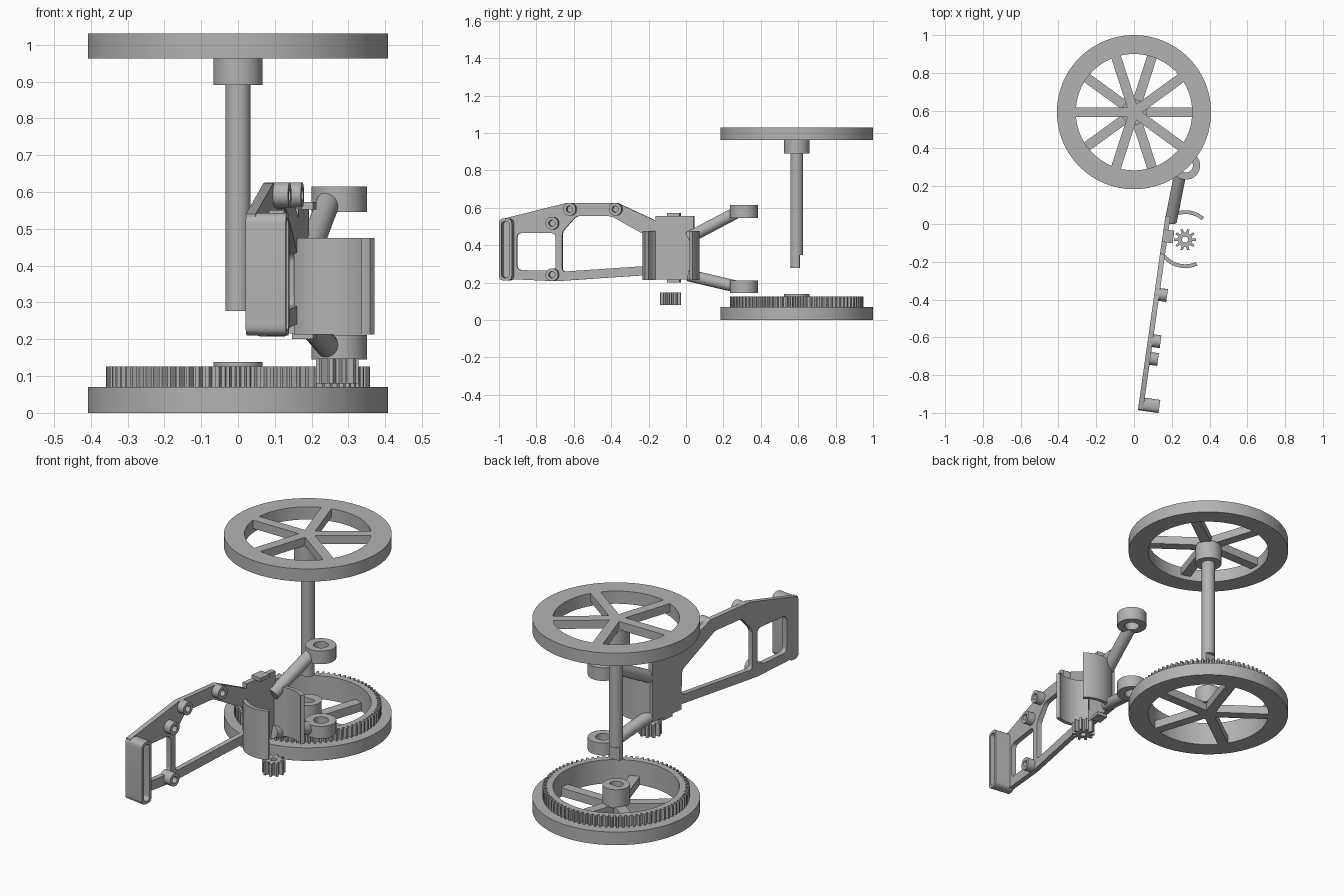
import bpy, bmesh
from math import sin, cos, pi, radians
from mathutils import Matrix, Vector

cube = bpy.data.objects.get("Cube")
if cube:
    bpy.data.objects.remove(cube, do_unlink=True)

grey = bpy.data.materials.new("plain_grey")
grey.use_nodes = True
GREY = (0.45, 0.45, 0.45, 1)
grey.diffuse_color = GREY
grey.node_tree.nodes["Principled BSDF"].inputs["Base Color"].default_value = GREY


# ---- helpers ----
def finish(name, bm, matrix):
    bmesh.ops.remove_doubles(bm, verts=bm.verts, dist=1e-5)
    bmesh.ops.recalc_face_normals(bm, faces=bm.faces)
    mesh = bpy.data.meshes.new(name)
    bm.to_mesh(mesh)
    bm.free()
    mesh.materials.append(grey)
    obj = bpy.data.objects.new(name, mesh)
    obj.matrix_world = matrix
    bpy.context.collection.objects.link(obj)
    bpy.ops.object.select_all(action='DESELECT')
    obj.select_set(True)
    bpy.context.view_layer.objects.active = obj
    bpy.ops.object.shade_smooth_by_angle(angle=radians(30))
    return obj


def prism(name, loops, low, high, matrix=Matrix()):
    """Extrude an outline; any further loops are holes."""
    curve = bpy.data.curves.new(name, 'CURVE')
    curve.dimensions = '2D'
    curve.fill_mode = 'BOTH'
    curve.extrude = (high - low) / 2
    for loop in loops:
        spline = curve.splines.new('POLY')
        spline.points.add(len(loop) - 1)
        for point, (x, y) in zip(spline.points, loop):
            point.co = (x, y, 0, 1)
        spline.use_cyclic_u = True
    temp = bpy.data.objects.new(name, curve)
    bpy.context.collection.objects.link(temp)
    graph = bpy.context.evaluated_depsgraph_get()
    mesh = bpy.data.meshes.new_from_object(temp.evaluated_get(graph))
    bm = bmesh.new()
    bm.from_mesh(mesh)
    bpy.data.objects.remove(temp, do_unlink=True)
    bpy.data.curves.remove(curve)
    bpy.data.meshes.remove(mesh)
    bmesh.ops.translate(bm, verts=bm.verts, vec=(0, 0, (low + high) / 2))
    return finish(name, bm, matrix)


def arc(r, start=0, end=360, steps=64, cx=0, cy=0):
    count = steps if end - start == 360 else steps + 1
    angles = [radians(start + (end - start) * i / steps) for i in range(count)]
    return [(cx + r * cos(a), cy + r * sin(a)) for a in angles]


def rect(x0, x1, y0, y1):
    return [(x0, y0), (x1, y0), (x1, y1), (x0, y1)]


def rounded(points, r, steps=6):
    """Round each corner of a polygon."""
    out = []
    pts = [Vector(p) for p in points]
    for i, p in enumerate(pts):
        a = p + (pts[i - 1] - p).normalized() * r
        b = p + (pts[(i + 1) % len(pts)] - p).normalized() * r
        for k in range(steps + 1):
            t = k / steps
            out.append(tuple(a * (1 - t) ** 2 + p * 2 * t * (1 - t) + b * t * t))
    return out


def gear(root, tip, teeth):
    pts = []
    for i in range(teeth):
        for r, f in ((root, -0.32), (tip, -0.16), (tip, 0.16), (root, 0.32)):
            a = 2 * pi * (i + f) / teeth
            pts.append((r * cos(a), r * sin(a)))
    return pts


def rod(name, start, end, r):
    a, b = Vector(start), Vector(end)
    bm = bmesh.new()
    bmesh.ops.create_cone(bm, cap_ends=True, segments=32, radius1=r, radius2=r,
                          depth=(b - a).length)
    turn = (b - a).to_track_quat('Z', 'Y').to_matrix().to_4x4()
    finish(name, bm, Matrix.Translation((a + b) / 2) @ turn)


# ---- two spoked wheels on a vertical axle ----
axle = Matrix.Translation((0, 0.592, 0))


def wheel(name, low, high, spoke_low, spoke_high, first):
    prism(name + "_rim", [arc(0.408, steps=96), arc(0.308, steps=96)], low, high, axle)
    for i in range(5):
        turn = Matrix.Rotation(radians(first + 72 * i), 4, 'Z')
        prism(f"{name}_spoke_{i + 1}", [rect(0, 0.315, -0.026, 0.026)],
              spoke_low, spoke_high, axle @ turn)


wheel("lower_wheel", 0, 0.07, 0, 0.045, 0)
wheel("upper_wheel", 0.962, 1.03, 0.985, 1.03, 36)
prism("upper_hub", [arc(0.067)], 0.89, 0.99, axle)

# Axle with a flat cut near its lower end, and the matching socket
d_shape = arc(0.034, 125, 415, 40)
d_shape = [(x, min(y, 0.017)) for x, y in arc(0.034)]
prism("axle_shaft", [arc(0.034)], 0.348, 0.9, axle)
prism("axle_flat_end", [d_shape], 0.277, 0.348, axle)
prism("lower_hub", [arc(0.067), d_shape], 0.04, 0.138, axle)
prism("ring_gear", [gear(0.338, 0.358, 80), arc(0.308, steps=96)], 0.069, 0.126, axle)

# ---- slanted side frame ----
plan = Matrix.Translation((0.16, 0, 0)) @ Matrix.Rotation(radians(-8.05), 4, 'Z')
# outline axes: along the frame, up, then out of the frame
side = plan @ Matrix(((0, 0, 1, 0), (1, 0, 0, 0), (0, 1, 0, 0), (0, 0, 0, 1)))
THICK = 0.027

outline = [(-0.99, 0.22), (-0.70, 0.207), (-0.16, 0.243), (-0.16, 0.215), (0.045, 0.215),
           (0.045, 0.555), (-0.16, 0.555), (-0.16, 0.53), (-0.365, 0.625),
           (-0.645, 0.625), (-0.99, 0.54)]
square_window = rounded([(-0.91, 0.267), (-0.70, 0.262), (-0.70, 0.465), (-0.91, 0.465)], 0.03)
long_window = rounded([(-0.665, 0.258), (-0.16, 0.292), (-0.16 - 0.005, 0.425),
                       (-0.40, 0.555), (-0.59, 0.555), (-0.665, 0.47)], 0.02)
prism("frame_plate", [outline, square_window, long_window], 0, THICK, side)

# Hollow end grip
prism("end_grip", [rounded(rect(-0.995, -0.925, 0.21, 0.543), 0.03),
                   rounded(rect(-0.981, -0.939, 0.225, 0.528), 0.02)], 0, 0.11, side)

# Screw bosses
for i, (y, z) in enumerate([(-0.373, 0.592), (-0.62, 0.592), (-0.715, 0.517), (-0.715, 0.242)]):
    prism(f"screw_boss_{i + 1}", [arc(0.034, cx=y, cy=z, steps=32),
                                  arc(0.017, cx=y, cy=z, steps=32)], 0, 0.068, side)

# Curved clip jaws and locating tabs
CX, CY = 0.121, -0.064
for name, start, end in (("rear_clip", 57, 133), ("front_clip", -133, -57)):
    jaw = arc(0.153, start, end, 28, CX, CY) + arc(0.133, start, end, 28, CX, CY)[::-1]
    prism(name, [jaw], 0.213, 0.475, plan)
for name, low, high in (("top_tab", 0.553, 0.573), ("bottom_tab", 0.2, 0.217)):
    prism(name, [rect(0, 0.058, -0.095, -0.028)], low, high, plan)

# Small drive pinion
pinion = Matrix.Translation((0.27, -0.083, 0))
prism("pinion", [gear(0.038, 0.058, 10), arc(0.016, steps=24)], 0.08, 0.148, pinion)

# ---- rear struts with bearing rings ----
for name, z_start, z_end, low, high in (("upper", 0.44, 0.57, 0.545, 0.615),
                                        ("lower", 0.238, 0.18, 0.145, 0.211)):
    rod(name + "_strut", (0.195, 0.015, z_start), (0.244, 0.262, z_end), 0.032)
    prism(name + "_bearing_ring", [arc(0.075), arc(0.037)], low, high,
          Matrix.Translation((0.275, 0.31, 0)))
